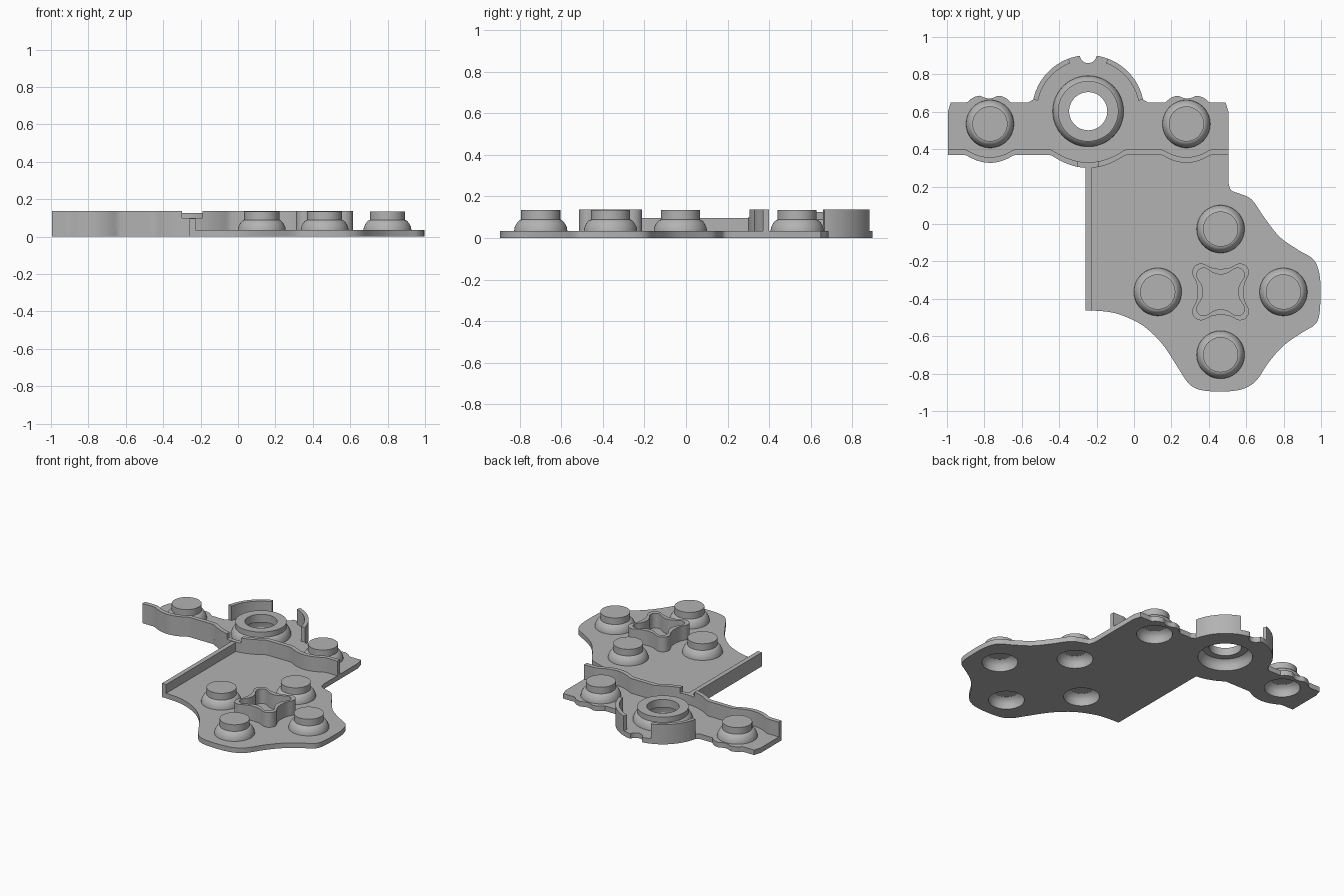
import bpy, bmesh
from math import sin, cos, pi, radians, hypot, asin
from mathutils import Vector

if "Cube" in bpy.data.objects:
    bpy.data.objects.remove(bpy.data.objects["Cube"])

AXIS = -0.245                      # mirror line of the back strip
HALF = 0.75                        # half length of the strip
RING = Vector((AXIS, 0.603))
CROSS = Vector((0.463, -0.363))
SPREAD = 0.336
BASE, TALL = 0.035, 0.137

rubber = bpy.data.materials.new("grey rubber")
rubber.use_nodes = True
rubber.diffuse_color = (0.45, 0.45, 0.45, 1)
rubber.node_tree.nodes["Principled BSDF"].inputs["Base Color"].default_value = rubber.diffuse_color


def finish(name, bm):
    """Turn a bmesh into a shaded object."""
    bmesh.ops.remove_doubles(bm, verts=bm.verts, dist=1e-5)
    bmesh.ops.recalc_face_normals(bm, faces=bm.faces)
    mesh = bpy.data.meshes.new(name)
    bm.to_mesh(mesh)
    bm.free()
    mesh.materials.append(rubber)
    mesh.shade_smooth()
    mesh.set_sharp_from_angle(angle=radians(30))
    obj = bpy.data.objects.new(name, mesh)
    bpy.context.collection.objects.link(obj)
    return obj


def prism(name, loops, z0, z1):
    """Extrude an outline; further loops become holes."""
    curve = bpy.data.curves.new(name, "CURVE")
    curve.dimensions, curve.fill_mode = "2D", "BOTH"
    curve.extrude = (z1 - z0) / 2
    for loop in loops:
        spline = curve.splines.new("POLY")
        spline.points.add(len(loop) - 1)
        for point, (x, y) in zip(spline.points, loop):
            point.co = (x, y, 0, 1)
        spline.use_cyclic_u = True
    temp = bpy.data.objects.new(name, curve)
    mesh = temp.to_mesh()
    bm = bmesh.new()
    bm.from_mesh(mesh)
    temp.to_mesh_clear()
    bpy.data.objects.remove(temp)
    bpy.data.curves.remove(curve)
    bmesh.ops.translate(bm, verts=bm.verts, vec=(0, 0, (z0 + z1) / 2))
    return finish(name, bm)


def lathe(name, profile, centre, steps=48):
    """Spin a radius/height profile round a vertical axis."""
    bm = bmesh.new()
    verts = [bm.verts.new((r, 0, z)) for r, z in profile]
    edges = [bm.edges.new(pair) for pair in zip(verts, verts[1:])]
    bmesh.ops.spin(bm, geom=verts + edges, cent=(0, 0, 0), axis=(0, 0, 1),
                   angle=2 * pi, steps=steps, use_merge=True)
    bmesh.ops.translate(bm, verts=bm.verts, vec=(*centre, 0))
    return finish(name, bm)


def arc(centre, r, a0, a1, n):
    return [(centre[0] + r * cos(radians(a0 + (a1 - a0) * i / n)),
             centre[1] + r * sin(radians(a0 + (a1 - a0) * i / n))) for i in range(n + 1)]


def smooth(points, n=5, closed=False):
    """Catmull-Rom curve through the points."""
    p = [Vector(q) for q in points]
    p = [p[-1]] + p + p[:2] if closed else [p[0]] + p + [p[-1]]
    out = []
    for a, b, c, d in zip(p, p[1:], p[2:], p[3:]):
        for i in range(n):
            t = i / n
            out.append((2 * b + (c - a) * t + (2 * a - 5 * b + 4 * c - d) * t * t
                        + (3 * b - a - 3 * c + d) * t ** 3) / 2)
    return out if closed else out + [p[-1]]


def hump(t):
    return max(0, 1 - t * t)


def front_edge(u):
    return 0.37 - 0.043 * hump((abs(u) - 0.525) / 0.13) - 0.07 * hump(u / 0.2)


def back_edge(u):
    t = (u - 0.53) / 0.115
    return 0.65 + 0.037 * max(0, 1 - t ** 4) - 0.016 * hump(t / 0.4)


def span(a, b, n):
    return [a + (b - a) * i / n for i in range(n + 1)]


# Outline: back edge with vent notch, mirrored about the strip axis
half = arc((0, 0.905), 0.045, 270, 350, 8) + arc((0, RING.y), 0.3, 80, 12, 24)
half += [(u, back_edge(u)) for u in span(0.32, 0.735, 40)]
half += [(HALF, 0.6)]
outline = [(AXIS - u, y) for u, y in reversed(half)] + [(AXIS + u, y) for u, y in half[1:]]

# Outline: lobed pad, then the front edge of the strip
outline += smooth([(0.505, 0.22), (0.52, 0.18), (0.57, 0.16), (0.63, 0.13), (0.7, 0.03),
                   (0.78, -0.07), (0.88, -0.14), (0.96, -0.19), (0.992, -0.27), (0.997, -0.38),
                   (0.99, -0.49), (0.965, -0.54), (0.9, -0.58), (0.8, -0.65), (0.72, -0.74),
                   (0.66, -0.83), (0.61, -0.87), (0.55, -0.89), (0.45, -0.896), (0.35, -0.886),
                   (0.29, -0.85), (0.23, -0.76), (0.15, -0.64), (0.05, -0.545),
                   (-0.06, -0.49), (-0.15, -0.468), (-0.26, -0.462)])
outline += [(AXIS + u, front_edge(u)) for u in span(-0.015, -HALF, 50)]

# Base sheet with openings under every dome
buttons = {
    "pad_button_back": CROSS + Vector((0, SPREAD)),
    "pad_button_front": CROSS - Vector((0, SPREAD)),
    "pad_button_left": CROSS + Vector((SPREAD, 0)),
    "pad_button_right": CROSS - Vector((SPREAD, 0)),
    "strip_button_left": Vector((AXIS + 0.525, 0.535)),
    "strip_button_right": Vector((AXIS - 0.525, 0.535)),
}
holes = [arc(c, 0.118, 0, 352.5, 47) for c in buttons.values()]
holes.append(arc(RING, 0.178, 0, 352.5, 47))
prism("base_sheet", [outline] + holes, 0, BASE)

# Hollow button domes with flat caps
for name, centre in buttons.items():
    lathe(name, [(0, 0.07), (0.08, 0.07), (0.098, 0.058), (0.108, 0.04), (0.112, 0.02),
                 (0.113, 0), (0.118, 0), (0.118, BASE), (0.128, BASE), (0.126, 0.05),
                 (0.119, 0.066), (0.109, 0.08), (0.101, 0.087), (0.094, 0.089),
                 (0.094, 0.135), (0, 0.135)], centre)

# Large open ring dome
lathe("ring_dome", [(0.102, 0.125), (0.102, 0.07), (0.145, 0.07), (0.16, 0.058), (0.169, 0.035),
                    (0.172, 0), (0.178, 0), (0.178, BASE), (0.19, BASE), (0.188, 0.05),
                    (0.181, 0.066), (0.172, 0.08), (0.162, 0.088), (0.162, 0.125),
                    (0.102, 0.125)], RING)

# Wavy front wall of the strip, lower at the centre notch
def strip_wall(name, u0, u1, top):
    us = span(u0, u1, 40)
    path = [(AXIS + u, front_edge(u)) for u in us]
    path += [(AXIS + u, front_edge(u) + 0.03) for u in reversed(us)]
    prism(name, [path], BASE, top)

NOTCH = 0.055
strip_wall("strip_wall_right", -HALF, -NOTCH, TALL)
strip_wall("strip_wall_notch", -NOTCH, NOTCH, 0.1)
strip_wall("strip_wall_left", NOTCH, HALF, TALL)

# Curved walls behind the ring
for name, a0, a1 in (("arc_wall_left", 12, 69.5), ("arc_wall_right", 110.5, 168)):
    prism(name, [arc(RING, 0.3, a0, a1, 20) + arc(RING, 0.274, a1, a0, 20)], BASE, TALL)

# Straight side wall of the pad
prism("side_wall", [[(-0.26, -0.462), (-0.228, -0.464), (-0.228, 0.31), (-0.26, 0.31)]], BASE, 0.097)

# Four-cornered wall between the pad buttons
quarter = [(0.123, 0), (0.13, 0.05), (0.152, 0.1), (0.138, 0.138), (0.1, 0.152), (0.05, 0.13)]
star = []
for k in range(4):
    c, s = cos(k * pi / 2), sin(k * pi / 2)
    star += [Vector((x * c - y * s, x * s + y * c)) for x, y in quarter]
star = smooth(star, 5, closed=True)
prism("cross_wall", [[CROSS + p for p in star],
                     [CROSS + p * (1 - 0.03 / p.length) for p in star]], BASE, TALL)
